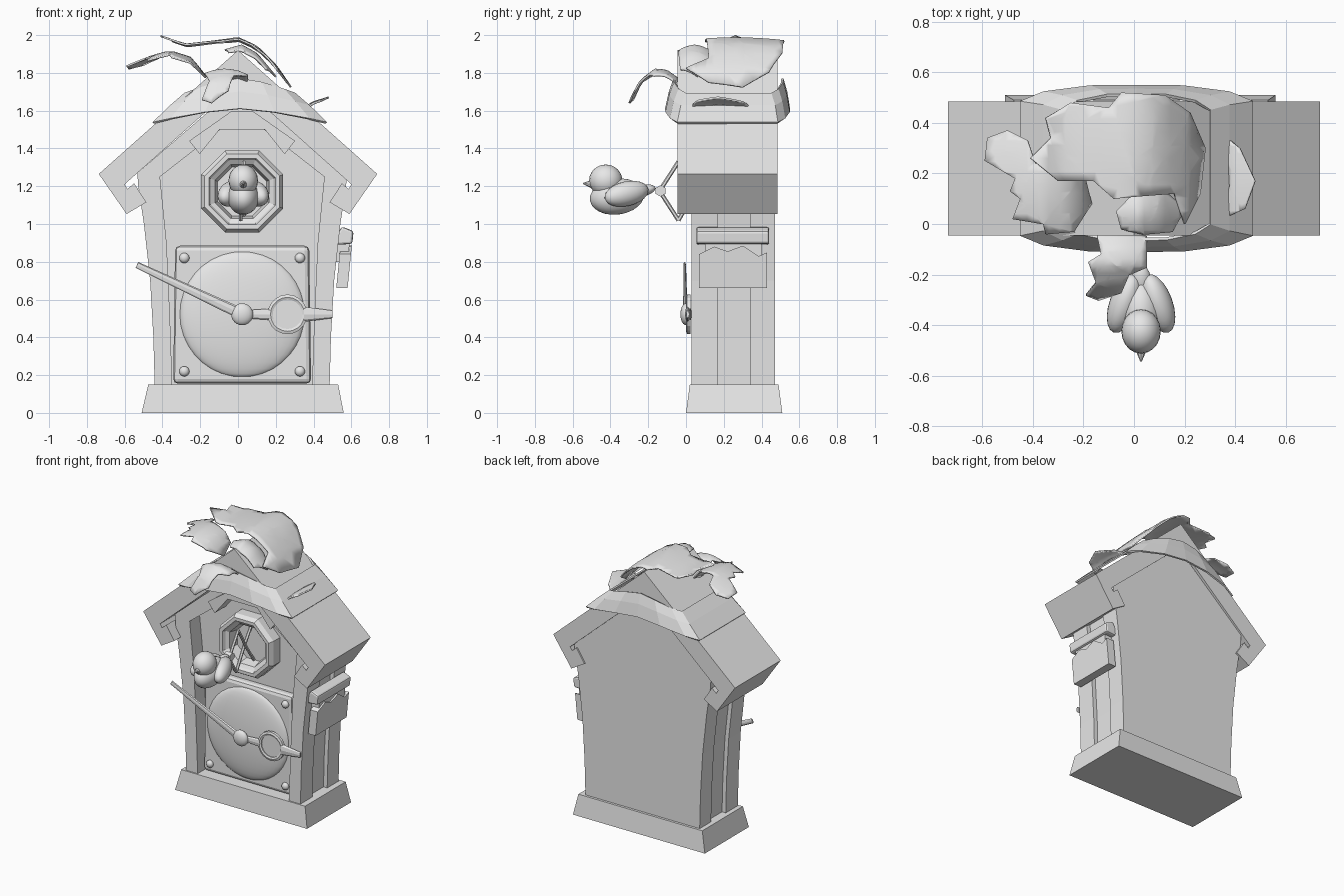
import bpy, bmesh, math
from mathutils import Vector, Matrix

if "Cube" in bpy.data.objects:
    bpy.data.objects.remove(bpy.data.objects["Cube"], do_unlink=True)

GREY = (0.8, 0.8, 0.8, 1)
mat = bpy.data.materials.new("plain_grey")
mat.use_nodes = True
mat.diffuse_color = GREY
mat.node_tree.nodes["Principled BSDF"].inputs["Base Color"].default_value = GREY
CX = 0.022  # centre line of the house


def finish(name, bm, smooth=False, bevel=0, thick=0):
    bmesh.ops.recalc_face_normals(bm, faces=bm.faces)
    for f in bm.faces:
        f.smooth = smooth
    me = bpy.data.meshes.new(name)
    bm.to_mesh(me)
    bm.free()
    me.materials.append(mat)
    ob = bpy.data.objects.new(name, me)
    bpy.context.scene.collection.objects.link(ob)
    if thick:
        m = ob.modifiers.new("thickness", "SOLIDIFY")
        m.thickness, m.offset = thick, 0
    if bevel:
        m = ob.modifiers.new("bevel", "BEVEL")
        m.width, m.segments = bevel, 2
    return ob


def sym(half, cx=CX):
    """Half profile from bottom to apex, mirrored about cx."""
    left = [(cx - x, z) for x, z in reversed(half) if x > 0]
    return [(cx + x, z) for x, z in half] + left


def sweep(name, pts, vec, bevel=0):
    """Flat polygon pushed along a vector into a solid."""
    bm = bmesh.new()
    f = bm.faces.new([bm.verts.new(p) for p in pts])
    new = bmesh.ops.extrude_face_region(bm, geom=[f])["geom"]
    bmesh.ops.translate(bm, vec=vec, verts=[v for v in new if isinstance(v, bmesh.types.BMVert)])
    return finish(name, bm, bevel=bevel)


def prism(name, pts, y0, y1, bevel=0):
    return sweep(name, [(x, y0, z) for x, z in pts], (0, y1 - y0, 0), bevel)


def ball(name, pos, size, tilt=0, yaw=0, seg=20):
    bm = bmesh.new()
    m = (Matrix.Translation(pos) @ Matrix.Rotation(yaw, 4, "Z") @ Matrix.Rotation(tilt, 4, "X")
         @ Matrix.Diagonal((*size, 1)))
    bmesh.ops.create_uvsphere(bm, u_segments=seg, v_segments=seg // 2 + 2, radius=1, matrix=m)
    return finish(name, bm, True)


def rod(name, a, b, r1, r2, seg=8, flat=1):
    a, b = Vector(a), Vector(b)
    d = b - a
    m = (Matrix.Translation((a + b) / 2) @ Matrix.Diagonal((1, flat, 1, 1))
         @ d.to_track_quat("Z", "Y").to_matrix().to_4x4())
    bm = bmesh.new()
    bmesh.ops.create_cone(bm, cap_ends=True, segments=seg, radius1=r1, radius2=r2,
                          depth=d.length, matrix=m)
    return finish(name, bm)


def loft(name, rings, smooth=False, closed=False, thick=0):
    bm = bmesh.new()
    rows = [[bm.verts.new(p) for p in ring] for ring in rings]
    pairs = list(zip(rows, rows[1:])) + ([(rows[-1], rows[0])] if closed else [])
    for r, s in pairs:
        for i in range(len(r)):
            j = (i + 1) % len(r)
            bm.faces.new((r[i], r[j], s[j], s[i]))
    return finish(name, bm, smooth, thick=thick)


def ramp(t, keys):
    """Piecewise linear height through (position, height) keys."""
    for (a, za), (b, zb) in zip(keys, keys[1:]):
        if t <= b:
            return za + (zb - za) * (t - a) / (b - a)
    return keys[-1][1]


def leaf(name, outline, keys, axis=0, droop=0.03):
    """Outline filled, sliced into a grid, then bent along one axis and drooped across it."""
    bm = bmesh.new()
    bm.faces.new([bm.verts.new((x, y, 0)) for x, y in outline])
    bmesh.ops.triangulate(bm, faces=bm.faces[:])
    span = []
    for k in (0, 1):
        lo, hi = min(p[k] for p in outline), max(p[k] for p in outline)
        span.append((lo, hi))
        for i in range(1, 10):
            co, no = [0, 0, 0], [0, 0, 0]
            co[k], no[k] = lo + (hi - lo) * i / 10, 1
            bmesh.ops.bisect_plane(bm, geom=bm.verts[:] + bm.edges[:] + bm.faces[:],
                                   plane_co=co, plane_no=no)
    lo, hi = span[1 - axis]
    for v in bm.verts:
        across = (2 * v.co[1 - axis] - lo - hi) / (hi - lo)
        v.co.z = ramp(v.co[axis], keys) - droop * across ** 2
    return finish(name, bm, True, thick=0.01)


# Base plinth
def rect(x0, x1, y0, y1, z):
    return [(x0, y0, z), (x1, y0, z), (x1, y1, z), (x0, y1, z)]


bm = bmesh.new()
low = [bm.verts.new(p) for p in rect(-0.51, 0.56, 0, 0.51, 0)]
top = [bm.verts.new(p) for p in rect(-0.475, 0.53, 0.02, 0.49, 0.15)]
bm.faces.new(low)
bm.faces.new(top)
for i in range(4):
    j = (i + 1) % 4
    bm.faces.new((low[i], low[j], top[j], top[i]))
finish("base", bm)

# House body: front frame, recessed core, back wall
wall = [(0.463, 0.14), (0.47, 0.4), (0.487, 0.7), (0.52, 1.0), (0.55, 1.2), (0.555, 1.27), (0, 1.75)]
opening = [(0.37, 0.14), (0.382, 0.5), (0.4, 0.9), (0.435, 1.25), (0, 1.59)]
prism("front_frame", sym(wall) + list(reversed(sym(opening))), 0.03, 0.17)
prism("body_core", sym([(x - 0.03 if x else 0, z) for x, z in wall]), 0.145, 0.35)
prism("back_wall", sym(wall), 0.34, 0.472)

# Thick roof with turned-in eaves
over = [(0.737, 1.265), (0, 1.92)]
under = [(0.59, 1.053), (0.485, 1.115), (0.55, 1.215), (0.585, 1.185), (0.6, 1.21), (0, 1.745)]
prism("roof", sym(over, 0) + list(reversed(sym(under, 0))), -0.045, 0.485)

# Gable trim above the window
prism("gable_trim", sym([(0.28, 1.44), (0.06, 1.595)]) +
      list(reversed(sym([(0.225, 1.37), (0.12, 1.5)]))), 0.02, 0.15)


# Octagonal window surround
def octagon(r, y):
    return [(CX + r * math.cos(math.radians(45 * i + 22.5)), y,
             1.172 + r * math.sin(math.radians(45 * i + 22.5))) for i in range(8)]


loft("window_ring", [octagon(0.235, 0.145), octagon(0.235, 0.07), octagon(0.215, 0.04),
                     octagon(0.19, 0.04), octagon(0.18, 0.06), octagon(0.155, 0.075),
                     octagon(0.14, 0.145)], closed=True)

# Clock panel, dome and corner bolts
prism("clock_panel", sym([(0.365, 0.155), (0.355, 0.885)]), 0.085, 0.16, 0.025)
ball("clock_dome", (CX, 0.09, 0.522), (0.333, 0.055, 0.333), seg=32)
for sx in (-1, 1):
    for z in (0.22, 0.82):
        ball("bolt", (CX + sx * 0.306, 0.08, z), (0.027, 0.022, 0.027), seg=12)

# Clock hands
ball("hand_hub", (CX, 0.0, 0.522), (0.058, 0.03, 0.058))
rod("hub_pin", (CX, 0, 0.522), (CX, 0.1, 0.522), 0.02, 0.02)
rod("long_hand", (CX, 0, 0.522), (-0.535, -0.01, 0.783), 0.03, 0.017, flat=0.4)
rod("short_hand", (CX, 0.01, 0.522), (0.17, 0.01, 0.522), 0.02, 0.03, flat=0.4)
rod("short_hand_tip", (0.35, 0.01, 0.522), (0.5, 0.01, 0.522), 0.04, 0.02, flat=0.4)


def circle(r, y):
    return [(0.262 + r * math.cos(i * math.pi / 10), y,
             0.522 + r * math.sin(i * math.pi / 10)) for i in range(20)]


loft("short_hand_ring", [circle(0.105, 0.025), circle(0.105, 0.005), circle(0.09, 0),
                         circle(0.078, 0.005), circle(0.078, 0.025)], closed=True)
rod("short_hand_disc", (0.262, 0.012, 0.522), (0.262, 0.022, 0.522), 0.08, 0.08, 20)

# Folding lattice that carries the bird
for s in (-1, 1):
    zig = [(-0.14, 0), (-0.04, 0.155), (0.05, 0), (0.14, -0.13)]
    for (ya, za), (yb, zb) in zip(zig, zig[1:]):
        x = CX + s * 0.008
        rod("lattice_bar", (x, ya, 1.175 + s * za), (x, yb, 1.175 + s * zb), 0.011, 0.011, 6)
rod("lattice_joint", (CX - 0.025, -0.135, 1.175), (CX + 0.025, -0.135, 1.175), 0.03, 0.03, 6)

# Bird
BX = 0.028
ball("bird_body", (BX, -0.365, 1.145), (0.085, 0.145, 0.095), math.radians(8))
ball("bird_head", (BX, -0.425, 1.23), (0.078, 0.088, 0.085))
rod("bird_beak", (BX, -0.485, 1.21), (BX, -0.545, 1.215), 0.028, 0.003)
ball("bird_tail", (BX, -0.23, 1.175), (0.04, 0.07, 0.03), math.radians(15))
for s in (-1, 1):
    ball("bird_wing", (BX + s * 0.067, -0.315, 1.16), (0.058, 0.125, 0.065),
         math.radians(12), s * math.radians(20))

# Rolled bracket and hanging flap on one side
prism("side_roll", [(0.5, 0.91), (0.55, 0.987), (0.612, 0.962), (0.605, 0.895), (0.53, 0.89)],
      0.055, 0.44, 0.012)
prism("side_strap", [(0.5, 0.9), (0.59, 0.9), (0.585, 0.8), (0.5, 0.8)], 0.1, 0.4)
flap = [(0.07, 0.66), (0.43, 0.66), (0.43, 0.85), (0.385, 0.83), (0.3, 0.885), (0.22, 0.855),
        (0.15, 0.88), (0.07, 0.84)]
sweep("side_flap", [(0.52 + (z - 0.66) * 0.1, y, z) for y, z in flap], (0.06, 0, 0))


# Collar draped around the roof peak
def collar(hx, y0, y1, z_mid, z_side):
    pts = []
    for sy, y in ((-1, y0), (1, y1)):
        for k in (-1, -0.8, -0.4, 0, 0.4, 0.8, 1):
            z = z_mid + (z_side - z_mid) * abs(k) ** 1.5
            pts.append((0.01 - sy * k * hx, y - sy * 0.06 * abs(k) ** 4, z))
    return pts


loft("collar", [collar(0.458, -0.105, 0.545, 1.61, 1.535), collar(0.365, -0.085, 0.53, 1.7, 1.625),
                collar(0.29, -0.06, 0.51, 1.77, 1.69)], thick=0.012)

# Leaves piled on the peak
leaf("crown_leaf",
     [(-0.41, 0.26), (-0.33, 0.34), (-0.35, 0.42), (-0.25, 0.48), (-0.1, 0.46), (-0.05, 0.52),
      (0.12, 0.51), (0.22, 0.44), (0.28, 0.3), (0.26, 0.12), (0.2, 0.0), (0.16, 0.12),
      (0.03, 0.11), (-0.08, 0.1), (-0.16, 0.17), (-0.3, 0.17)],
     [(-0.41, 1.995), (-0.28, 1.95), (-0.1, 1.97), (0, 1.985), (0.1, 1.94), (0.2, 1.84),
      (0.29, 1.71)], droop=0.015)
leaf("left_leaf",
     [(-0.59, 0.25), (-0.58, 0.34), (-0.5, 0.37), (-0.42, 0.33), (-0.39, 0.24), (-0.2, 0.2),
      (-0.17, 0.08), (-0.24, -0.03), (-0.35, -0.04), (-0.36, 0.0), (-0.48, 0.02), (-0.45, 0.1),
      (-0.49, 0.13), (-0.47, 0.18)],
     [(-0.59, 1.84), (-0.45, 1.89), (-0.36, 1.915), (-0.25, 1.88), (-0.17, 1.78)])
leaf("front_leaf",
     [(-0.15, -0.03), (0.05, -0.05), (0.05, -0.17), (-0.02, -0.2), (-0.05, -0.27), (-0.14, -0.3),
      (-0.19, -0.28), (-0.15, -0.23), (-0.18, -0.15), (-0.13, -0.12)],
     [(-0.3, 1.65), (-0.24, 1.76), (-0.16, 1.82), (-0.1, 1.81), (-0.03, 1.76)], 1)
leaf("right_leaf",
     [(0.37, 0.34), (0.42, 0.3), (0.48, 0.17), (0.44, 0.06), (0.35, 0.02), (0.38, 0.15)],
     [(0.35, 1.615), (0.4, 1.645), (0.48, 1.67)], droop=0.01)
leaf("small_leaf",
     [(-0.07, 0.05), (0.0, 0.12), (0.12, 0.13), (0.2, 0.06), (0.15, -0.03), (0.04, -0.04),
      (-0.05, -0.02)],
     [(-0.07, 1.92), (0.02, 1.945), (0.1, 1.9), (0.2, 1.78)])
